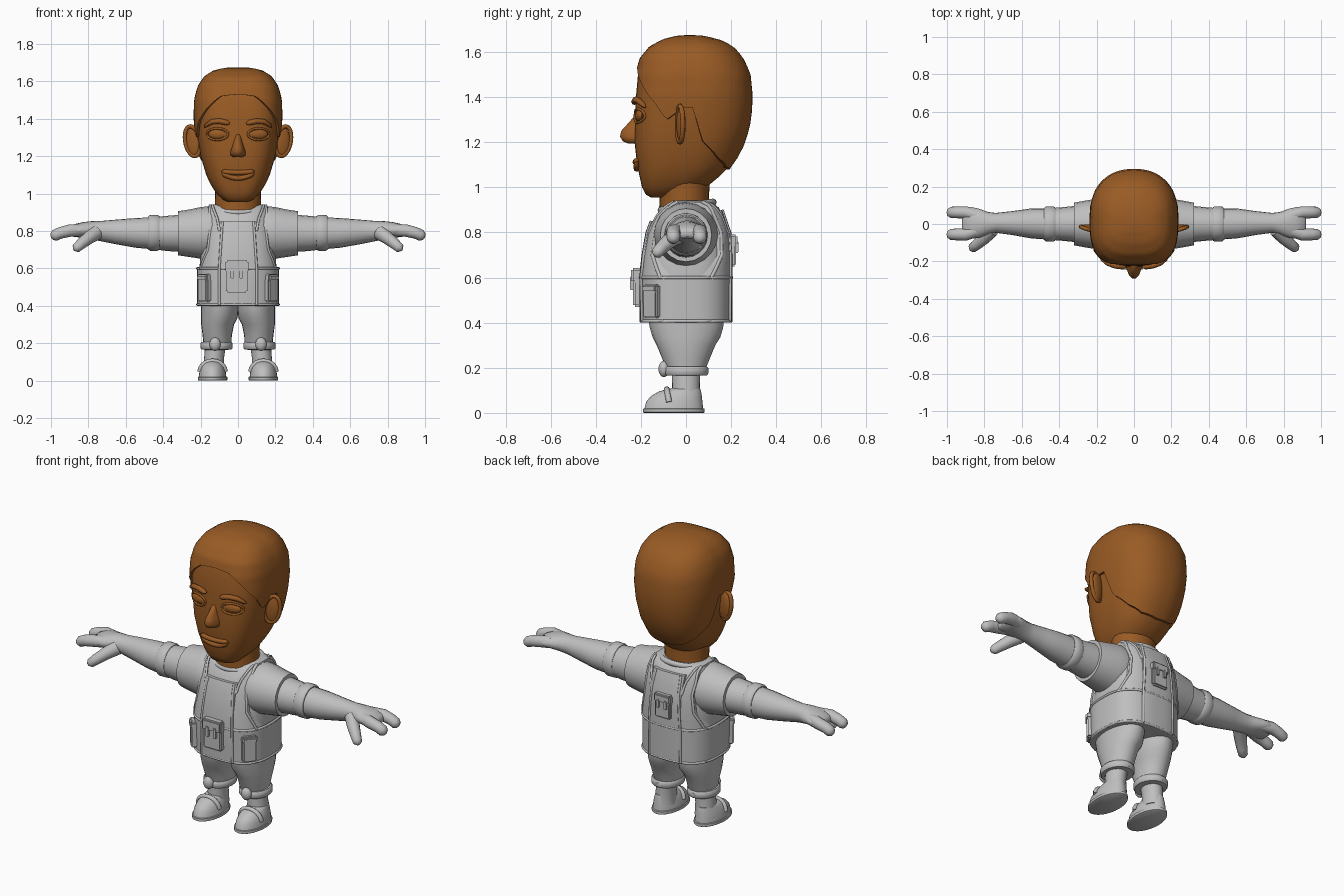
import bpy, bmesh, math
from mathutils import Vector, Matrix

if "Cube" in bpy.data.objects:
    bpy.data.objects.remove(bpy.data.objects["Cube"])


def material(name, rgb):
    m = bpy.data.materials.new(name)
    m.diffuse_color = (*rgb, 1)
    m.use_nodes = True
    m.node_tree.nodes["Principled BSDF"].inputs["Base Color"].default_value = m.diffuse_color
    return m


BROWN = material("warm_brown", (0.32, 0.105, 0.018))
GREY = material("light_grey", (0.52, 0.52, 0.52))


def finish(name, bm, mat, mirror=False, angle=40):
    bmesh.ops.recalc_face_normals(bm, faces=bm.faces)
    me = bpy.data.meshes.new(name)
    bm.to_mesh(me)
    bm.free()
    me.materials.append(mat)
    me.polygons.foreach_set("use_smooth", [True] * len(me.polygons))
    me.set_sharp_from_angle(angle=math.radians(angle))
    ob = bpy.data.objects.new(name, me)
    bpy.context.collection.objects.link(ob)
    if mirror:
        ob.modifiers.new("mirror", 'MIRROR')
    return ob


def loft(name, rings, mat, mirror=False, closed=False, angle=40):
    bm = bmesh.new()
    vs = [[bm.verts.new(p) for p in r] for r in rings]
    n = len(vs[0])
    pairs = list(zip(vs, vs[1:])) + ([(vs[-1], vs[0])] if closed else [])
    for a, b in pairs:
        for i in range(n):
            j = (i + 1) % n
            bm.faces.new((a[i], a[j], b[j], b[i]))
    if not closed:
        bm.faces.new(vs[0])
        bm.faces.new(vs[-1][::-1])
    return finish(name, bm, mat, mirror, angle)


def tube(name, pts, radius, mat, mirror=False, closed=False, n=8):
    pts = [Vector(p) for p in pts]
    rad = radius if isinstance(radius, (list, tuple)) else [radius] * len(pts)
    rings = []
    for i, p in enumerate(pts):
        a = pts[i - 1] if i or closed else p
        b = pts[(i + 1) % len(pts)] if closed or i < len(pts) - 1 else p
        t = (b - a).normalized()
        u = t.cross(Vector((0, 1, 0)) if abs(t.y) < 0.9 else Vector((0, 0, 1))).normalized()
        w = t.cross(u)
        rings.append([p + rad[i] * (u * math.cos(k * math.tau / n) + w * math.sin(k * math.tau / n))
                      for k in range(n)])
    return loft(name, rings, mat, mirror, closed, 60)


def box(name, loc, size, mat, rot=0, mirror=False, bevel=0.008):
    bm = bmesh.new()
    bmesh.ops.create_cube(bm, size=1)
    bmesh.ops.scale(bm, vec=size, verts=bm.verts)
    bmesh.ops.bevel(bm, geom=bm.edges[:], offset=bevel, segments=2, affect='EDGES')
    bmesh.ops.transform(bm, matrix=Matrix.Translation(loc) @ Matrix.Rotation(rot, 4, 'Z'), verts=bm.verts)
    return finish(name, bm, mat, mirror)


def ball(name, loc, size, mat, rot=0, mirror=True):
    bm = bmesh.new()
    bmesh.ops.create_uvsphere(bm, u_segments=20, v_segments=12, radius=1)
    bmesh.ops.scale(bm, vec=size, verts=bm.verts)
    bmesh.ops.transform(bm, matrix=Matrix.Translation(loc) @ Matrix.Rotation(rot, 4, 'Z'), verts=bm.verts)
    return finish(name, bm, mat, mirror)


def table(rows, v):
    if v <= rows[0][0]:
        return rows[0][1:]
    for a, b in zip(rows, rows[1:]):
        if v <= b[0]:
            t = (v - a[0]) / (b[0] - a[0])
            return [p + (q - p) * t for p, q in zip(a[1:], b[1:])]
    return rows[-1][1:]


# Height profiles: z, half width, front y, back y
HEAD = [(.955, .05, -.155, -.06), (.967, .08, -.177, 0), (1, .115, -.195, .09), (1.05, .147, -.206, .15),
        (1.1, .17, -.217, .2), (1.2, .2, -.228, .252), (1.3, .215, -.226, .277), (1.4, .225, -.222, .283),
        (1.5, .222, -.213, .273), (1.57, .203, -.193, .24), (1.62, .168, -.15, .195),
        (1.65, .12, -.09, .13), (1.663, .06, -.03, .06), (1.665, .01, .01, .02)]
BODY = [(.4, .205, -.188, .188), (.6, .206, -.192, .19), (.7, .2, -.18, .19), (.8, .185, -.163, .184),
        (.87, .172, -.137, .165), (.91, .165, -.11, .145), (.932, .158, -.085, .12), (.942, .13, -.07, .1)]
EXP = {id(HEAD): (3, 2.3), id(BODY): (2.7, 2.7)}


def ring_point(tab, th, z, d=0):
    rx, yf, yb = table(tab, z)
    s, c = math.sin(th), math.cos(th)
    e = 2 / EXP[id(tab)][0 if c > 0 else 1]
    x = (rx + d) * math.copysign(abs(s) ** e, s)
    return Vector((x, (yf + yb) / 2 - ((yb - yf) / 2 + d) * math.copysign(abs(c) ** e, c), z))


def surf(tab, x, z, d=0, back=False):
    rx, yf, yb = table(tab, z)
    n = EXP[id(tab)][1 if back else 0]
    h = ((yb - yf) / 2 + d) * max(0, 1 - abs(x / (rx + d)) ** n) ** (1 / n)
    return Vector((x, (yf + yb) / 2 + (h if back else -h), z))


def shell(tab, zs, d=0, n=64):
    return [[ring_point(tab, i * math.tau / n, z, d) for i in range(n)] for z in zs]


def oval(c, rx, ry, n=24):
    return [Vector((c[0] + rx * math.cos(i * math.tau / n), c[1] + ry * math.sin(i * math.tau / n), c[2]))
            for i in range(n)]


# Head and neck
loft("head", shell(HEAD, [r[0] for r in HEAD]), BROWN, angle=50)
loft("neck", [oval((0, -.008, z), r, r * .9) for z, r in ((.86, .127), (.93, .122), (1.04, .125))], BROWN)

# Hair cap, with a lower edge that follows the hairline
HAIRLINE = [(0, 1.53), (15, 1.52), (38, 1.45), (61, 1.37), (74, 1.3), (82, 1.33), (89, 1.37),
            (95, 1.27), (102, 1.2), (126, 1.13), (150, 1.09), (180, 1.08)]
N, ROWS = 96, 18
hair = []
for r in range(-1, ROWS + 1):
    ring = []
    for i in range(N):
        deg = i * 360 / N
        low = table(HAIRLINE, min(deg, 360 - deg))[0]
        z = low + (1.665 - low) * math.sin(max(r, 0) / ROWS * math.pi / 2)
        p = ring_point(HEAD, math.radians(deg), z, -.015 if r < 0 else .013)
        p.z += .01 * max(r, 0) / ROWS
        ring.append(p)
    hair.append(ring)
loft("hair", hair, BROWN, angle=50)

# Face
loft("nose", [oval((0, -.2, z), rx, ry, 14) for z, rx, ry in
              ((1.195, .03, .06), (1.205, .042, .083), (1.225, .043, .095), (1.25, .034, .09),
               (1.28, .024, .062), (1.315, .016, .03))], BROWN, angle=60)
ball("eye", surf(HEAD, .11, 1.318, -.006), (.05, .016, .026), BROWN, .2)
tube("eye_rim", [surf(HEAD, .11 + .057 * math.cos(a), 1.318 + .031 * math.sin(a), .002)
                 for a in [i * math.tau / 20 for i in range(20)]], .006, BROWN, True, True)
tube("eyebrow", [surf(HEAD, x, z, .008) for x, z in
                 ((.045, 1.375), (.06, 1.379), (.1, 1.388), (.14, 1.384), (.17, 1.365), (.18, 1.355))],
     [.006, .014, .015, .014, .01, .004], BROWN, True)
for name, z0, bend in (("upper_lip", 1.112, .008), ("lower_lip", 1.082, .03)):
    xs = [-.088 + .176 * i / 12 for i in range(13)]
    tube(name, [surf(HEAD, x, z0 + bend * (x / .088) ** 2, .006) for x in xs],
         [.003] + [.013] * 11 + [.003], BROWN)

# Ears with raised rims
ball("ear", (.235, -.022, 1.28), (.045, .018, .083), BROWN, .25)
tube("ear_rim", [(.243 + .04 * math.cos(a) + .012 * math.sin(a), -.026 + .012 * math.cos(a),
                  1.28 + .08 * math.sin(a)) for a in [i * math.tau / 24 for i in range(24)]],
     .011, BROWN, True, True)

# Shirt body and collar
loft("shirt", shell(BODY, [.4, .5, .6, .7, .8, .87, .91, .932, .942]), GREY)
tube("collar", [(.135 * math.sin(a), .005 - .115 * math.cos(a), .917 - .017 * math.cos(a))
                for a in [i * math.tau / 32 for i in range(32)]], .016, GREY, closed=True)

# Vest: waist band, seam, hem, then front and back panels and straps
loft("vest_waist", shell(BODY, [.4, .5, .6], .013), GREY)
for name, z in (("vest_hem", .407), ("vest_seam", .6)):
    tube(name, [ring_point(BODY, i * math.tau / 64, z, .012) for i in range(64)], .007, GREY, closed=True)


def panel(name, zs, inner, outer, d, back, mirror=False):
    rings = []
    for z in zs:
        a, b = inner(z), outer(z)
        xs = [a + (b - a) * i / 10 for i in range(11)]
        rings.append([surf(BODY, x, z, d, back) for x in xs] +
                     [surf(BODY, x, z, -.012, back) for x in reversed(xs)])
    loft(name, rings, GREY, mirror)


ARMHOLE = [(.6, .203), (.64, .19), (.7, .165), (.8, .153), (.87, .158), (.94, .152)]
NECKLINE = [(.6, .1), (.8, .1), (.86, .108), (.91, .128), (.94, .138)]
edge = lambda z: table(ARMHOLE, z)[0]
neckline = lambda z: table(NECKLINE, z)[0]
strap_z = [.6, .64, .7, .75, .8, .84, .87, .9, .92, .936]
for back in (False, True):
    side = "back" if back else "front"
    panel(side + "_strap", strap_z, neckline, edge, .013, back, True)
    top = .9 if back else .85
    zs = [.405, .5, .6, .7, .8, top]
    panel(side + "_panel", zs, lambda z: -.1, lambda z: .1, .017, back)
    tube(side + "_panel_trim", [surf(BODY, .1 - .02 * max(0, z - .6) / .3, z, .016, back) for z in zs],
         .007, GREY, True)
    tube(side + "_armhole_trim", [surf(BODY, edge(z) - .004, z, .011, back) for z in strap_z], .008, GREY, True)
    tube(side + "_neck_trim", [surf(BODY, neckline(z), z, .011, back) for z in strap_z[4:]], .007, GREY, True)

# Pouches
box("front_pouch", (-.006, -.213, .555), (.115, .044, .17), GREY)
box("front_pouch_flap", (-.006, -.221, .61), (.123, .044, .065), GREY)
for x in (-.03, .018):
    box("front_pouch_buckle", (x, -.238, .575), (.018, .022, .06), GREY, bevel=.003)
    box("back_pouch_buckle", (x + .006, .226, .735), (.016, .014, .05), GREY, bevel=.003)
box("back_pouch", (0, .204, .72), (.1, .036, .14), GREY)
box("back_pouch_flap", (0, .21, .765), (.106, .036, .05), GREY)
box("side_pouch", (.178, -.15, .495), (.08, .04, .15), GREY, math.radians(50), True)
box("side_pouch_flap", (.182, -.154, .55), (.084, .04, .035), GREY, math.radians(50), True)


# Sleeves, arms and hands: lofts along x with rows of x, y, z, half depth, half height
def limb(name, rows, mat=GREY, n=20):
    loft(name, [[Vector((x, y + ry * math.cos(i * math.tau / n), z + rz * math.sin(i * math.tau / n)))
                 for i in range(n)] for x, y, z, ry, rz in rows], mat, True, angle=45)


limb("short_sleeve", [(.08, 0, .79, .13, .13), (.15, 0, .79, .142, .143), (.2, 0, .79, .135, .138),
                      (.26, 0, .788, .125, .127), (.32, 0, .788, .114, .118), (.32, 0, .788, .1, .104)])
limb("arm", [(.3, 0, .788, .098, .1), (.38, 0, .787, .09, .094), (.45, 0, .788, .084, .086),
             (.55, .003, .79, .08, .079), (.65, .005, .795, .064, .066), (.74, .006, .8, .053, .053),
             (.78, .004, .803, .06, .05), (.83, .004, .805, .078, .042), (.87, .006, .803, .085, .035),
             (.91, .008, .797, .07, .024), (.92, .008, .795, .04, .012)])
limb("arm_band", [(.42, 0, .79, .07, .07), (.42, 0, .79, .088, .09), (.43, 0, .79, .094, .096),
                  (.47, 0, .79, .094, .096), (.48, 0, .79, .086, .088), (.48, 0, .79, .07, .07)])
for name, y0, y1 in (("outer_finger", .045, .062), ("inner_finger", -.036, -.056)):
    tube(name, [(.84, y0, .805), (.9, y1, .802), (.95, y1, .79), (.98, y1, .776), (.994, y1, .77), (1, y1, .768)],
         [.033, .033, .031, .03, .02, .006], GREY, True, n=12)
tube("thumb", [(.76, -.03, .79), (.8, -.075, .762), (.84, -.11, .73), (.865, -.13, .708), (.875, -.138, .7)],
     [.04, .034, .029, .025, .009], GREY, True, n=12)

# Shorts, cuffs and knees
loft("shorts_seat", shell(BODY, [.4, .41], -.012) , GREY)
loft("shorts_leg", [oval((x, y, z), rx, ry) for x, y, z, rx, ry in
                    ((.11, 0, .19, .074, .085), (.111, 0, .24, .078, .105), (.109, 0, .3, .088, .13),
                     (.1, .002, .335, .098, .15), (.098, .002, .38, .1, .163), (.098, 0, .42, .1, .168))],
     GREY, True)
loft("shorts_cuff", [oval((.115, 0, z), r, r * 1.15) for z, r in
                     ((.165, .06), (.166, .08), (.174, .086), (.198, .086), (.206, .08), (.207, .06))], GREY, True)
ball("knee_pad", (.123, -.098, .195), (.03, .024, .036), GREY)

# Lower legs and shoes
loft("lower_leg", [oval((x, 0, z), r, r * 1.15) for x, z, r in
                   ((.13, .05, .058), (.128, .12, .053), (.12, .19, .056))], GREY, True)
SHOE = [(0, .074, -.185, .078), (.003, .079, -.19, .082), (.018, .079, -.19, .082), (.02, .074, -.184, .076),
        (.05, .07, -.176, .073), (.075, .062, -.155, .07), (.095, .052, -.12, .067),
        (.105, .046, -.085, .064), (.11, .03, -.06, .04)]
loft("shoe", [oval((.136, (a + b) / 2, z), rx, (b - a) / 2, 28) for z, rx, a, b in SHOE], GREY, True)
tube("shoe_strap", [(.136 + .068 * math.cos(a), -.075 - .01 * math.sin(a), .048 + .057 * math.sin(a))
                    for a in [i * math.pi / 10 for i in range(11)]], .013, GREY, True)
